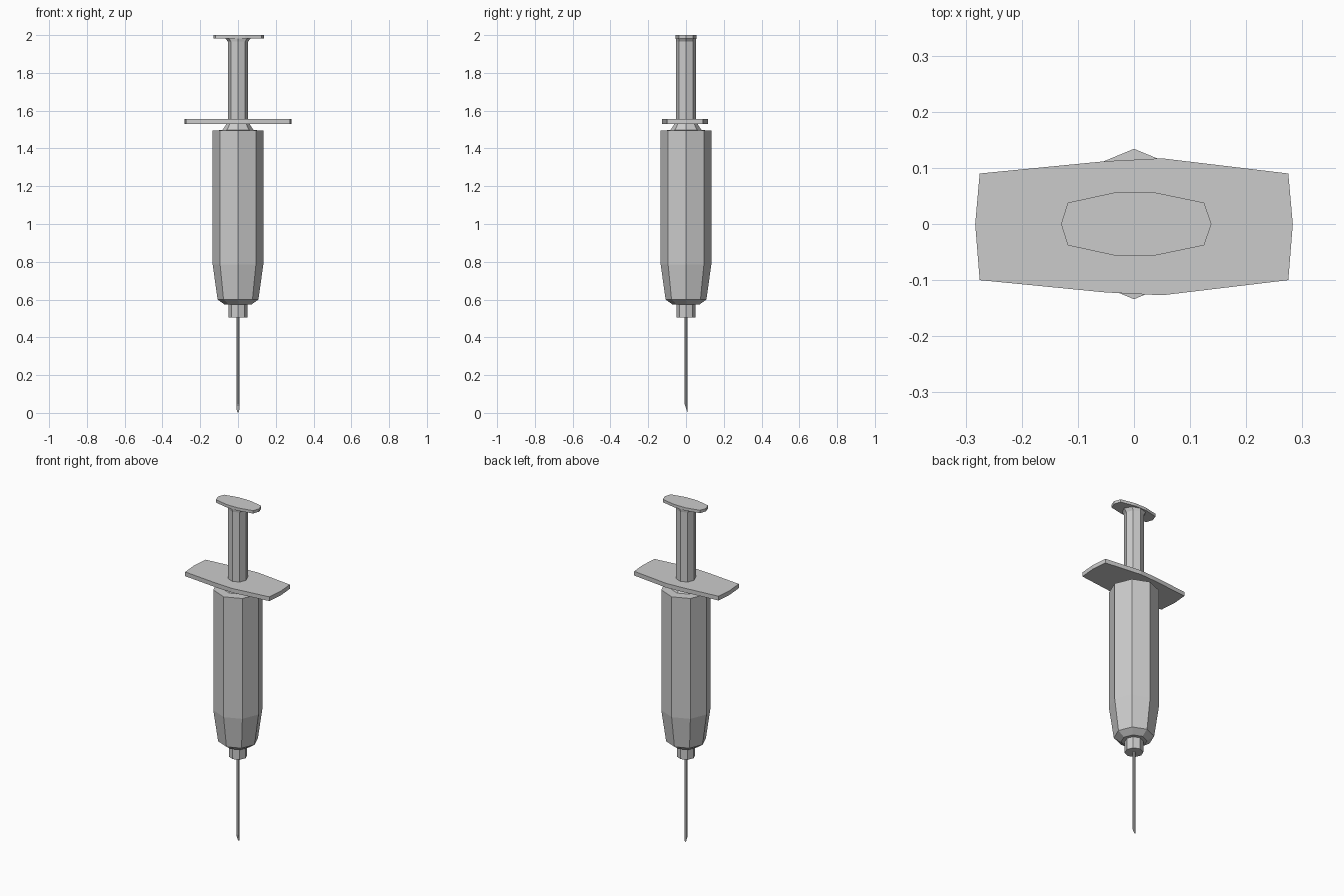
import bpy
import bmesh
from math import cos, sin, tau

cube = bpy.data.objects.get("Cube")
if cube:
    bpy.data.objects.remove(cube, do_unlink=True)

grey = bpy.data.materials.new("light grey")
grey.use_nodes = True
colour = (0.6, 0.6, 0.6, 1)
grey.diffuse_color = colour
grey.node_tree.nodes["Principled BSDF"].inputs["Base Color"].default_value = colour


def loft(name, rings):
    """Join rings of points, bottom to top, into a closed flat-shaded solid."""
    bm = bmesh.new()
    loops = [[bm.verts.new(p) for p in ring] for ring in rings]
    n = len(loops[0])
    for low, high in zip(loops, loops[1:]):
        for i in range(n):
            j = (i + 1) % n
            bm.faces.new((low[i], low[j], high[j], high[i]))
    bm.faces.new(loops[0][::-1])
    bm.faces.new(loops[-1])
    bmesh.ops.recalc_face_normals(bm, faces=bm.faces)
    mesh = bpy.data.meshes.new(name)
    bm.to_mesh(mesh)
    bm.free()
    mesh.materials.append(grey)
    obj = bpy.data.objects.new(name, mesh)
    bpy.context.collection.objects.link(obj)
    return obj


def ring(rx, z, ry=None, sides=8, cx=0):
    ry = ry or rx
    return [(cx + rx * cos(tau * i / sides), ry * sin(tau * i / sides), z)
            for i in range(sides)]


def turned(name, profile):
    return loft(name, [ring(r, z) for r, z in profile])


def slab(name, outline, bottom, top):
    return loft(name, [[(x, y, z) for x, y in outline] for z in (bottom, top)])


# Eight-sided barrel with tapered nose and short neck under the grip
turned("barrel", [(0.07, 0.573), (0.108, 0.6), (0.134, 0.785), (0.134, 1.495),
                  (0.082, 1.497), (0.058, 1.535)])
turned("needle_hub", [(0.05, 0.505), (0.05, 0.58)])

# Needle with a slanted tip, longest at the back
needle = loft("needle", [ring(0.008, 0.025), ring(0.008, 0.51)])
for v in needle.data.vertices:
    if v.co.z < 0.1:
        v.co.z = 0.025 - v.co.y * 0.025 / 0.008

# Wide finger grip with bowed edges
slab("finger_grip", [(0.283, 0), (0.275, 0.09), (0.05, 0.117), (-0.05, 0.112),
                     (-0.275, 0.09), (-0.283, 0), (-0.275, -0.1),
                     (-0.05, -0.122), (0.05, -0.127), (0.275, -0.1)],
     1.53, 1.555)

# Plunger rod, flaring into the thumb rest
loft("plunger_rod", [ring(0.053, 1.54), ring(0.053, 1.965),
                     ring(0.072, 1.988, ry=0.055)])
slab("thumb_rest", [(0.138, 0), (0.125, 0.038), (0.038, 0.056), (-0.035, 0.056),
                    (-0.118, 0.038), (-0.13, 0), (-0.118, -0.038),
                    (-0.035, -0.056), (0.038, -0.056), (0.125, -0.038)],
     1.983, 2.0)
